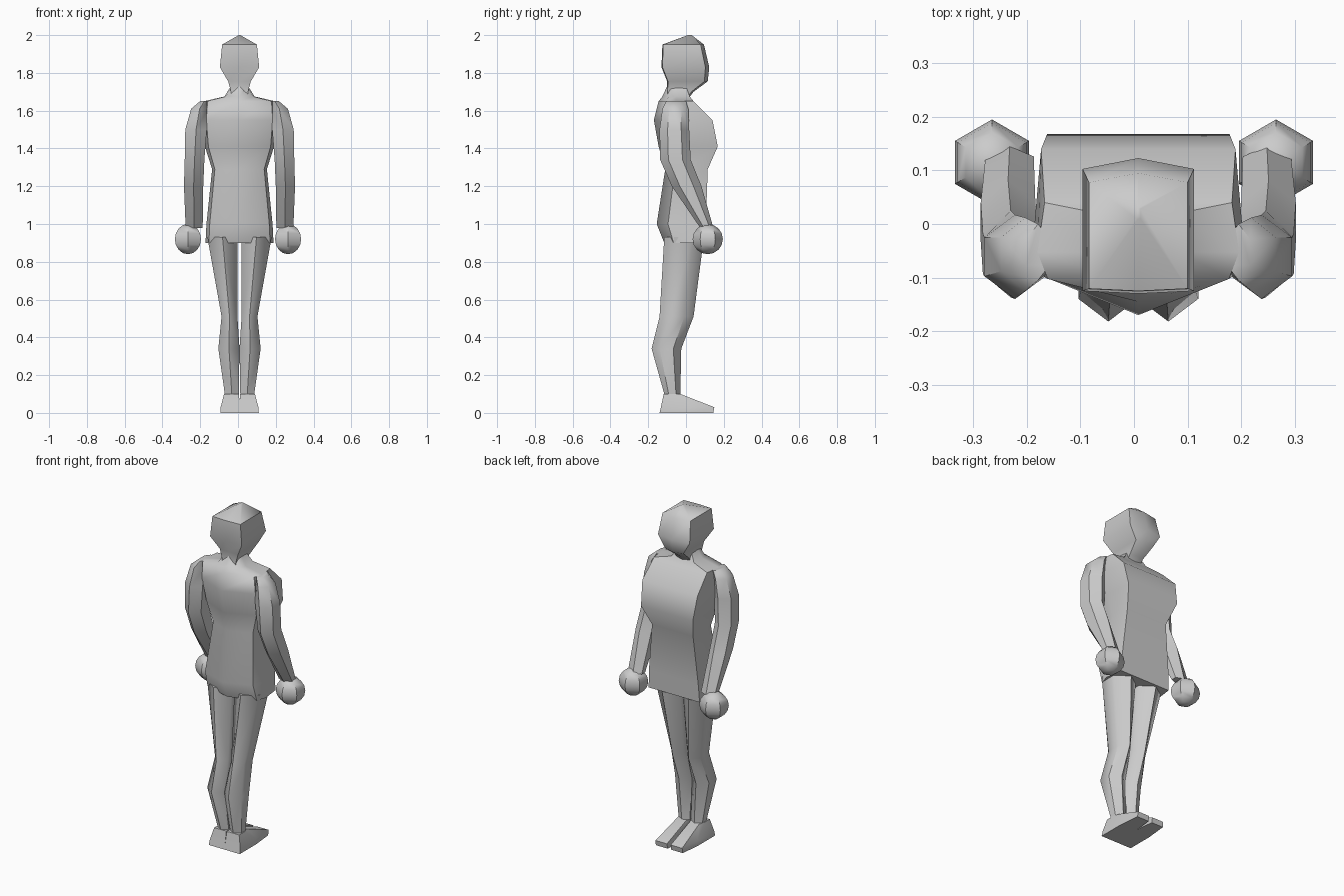
import bpy, bmesh, math

if "Cube" in bpy.data.objects:
    bpy.data.objects.remove(bpy.data.objects["Cube"])

CX = 0.008  # symmetry line of the body


def finish(name, bm):
    bmesh.ops.recalc_face_normals(bm, faces=bm.faces[:])
    me = bpy.data.meshes.new(name)
    bm.to_mesh(me)
    bm.free()
    ob = bpy.data.objects.new(name, me)
    bpy.context.collection.objects.link(ob)
    bpy.ops.object.select_all(action='DESELECT')
    ob.select_set(True)
    bpy.context.view_layer.objects.active = ob
    bpy.ops.object.shade_smooth_by_angle(angle=math.radians(50))
    return ob


def loft(name, shape, rings, side=1):
    """rings: (z, centre offset, half width, back y, front y); shape: (x -1..1, depth 0..1)"""
    bm = bmesh.new()
    loops = [[bm.verts.new((CX + side * (c + w * u), y0 + (y1 - y0) * t, z)) for u, t in shape]
             for z, c, w, y0, y1 in rings]
    n = len(shape)
    for a, b in zip(loops, loops[1:]):
        for i in range(n):
            j = (i + 1) % n
            bm.faces.new((a[i], a[j], b[j], b[i]))
    bm.faces.new(loops[0])
    bm.faces.new(loops[-1])
    return finish(name, bm)


# cross-sections
HEAD = [(0, 0), (1, .02), (1, .92), (0, 1), (-1, .92), (-1, .02)]
TORSO = [(0, 0), (.9, .23), (1, .5), (.93, 1), (-.93, 1), (-1, .5), (-.9, .23)]
LIMB = [(0, 0), (1, .27), (1, .73), (0, 1), (-1, .73), (-1, .27)]
FOOT = [(-1, 0), (1, 0), (1, .55), (.75, 1), (-.75, 1), (-1, .55)]

# head and neck
loft("head", HEAD, [
    (1.66, 0, .045, -.10, .01), (1.70, 0, .045, -.10, .04),
    (1.755, 0, .06, -.10, .115), (1.83, 0, .104, -.13, .123),
    (1.95, 0, .092, -.125, .095), (2.0, 0, .004, .01, .03)])

# torso with skirt-like hem and sloped shoulders
loft("torso", TORSO, [
    (.90, 0, .18, -.115, .10), (1.0, 0, .175, -.155, .105),
    (1.29, 0, .145, -.11, .115), (1.41, 0, .183, -.145, .168),
    (1.55, 0, .195, -.17, .14), (1.65, 0, .188, -.145, .04),
    (1.675, 0, .08, -.125, .02), (1.73, 0, .045, -.10, .0)])

for label, s in (("right", 1), ("left", -1)):
    # legs
    loft(label + "_leg", LIMB, [
        (.07, .041, .037, -.115, -.03), (.10, .041, .037, -.115, -.03),
        (.34, .056, .056, -.182, -.025), (.51, .053, .042, -.14, .04),
        (.93, .09, .08, -.115, .095)], s)
    # wedge-shaped feet
    loft(label + "_foot", FOOT, [
        (0, .050, .052, -.14, .145), (.03, .050, .050, -.133, .15),
        (.10, .042, .040, -.118, -.03)], s)
    # arms, bent forward below the elbow
    loft(label + "_arm", LIMB, [
        (1.65, .187, .022, -.105, 0), (1.61, .211, .045, -.125, .012),
        (1.50, .230, .057, -.14, .017), (1.34, .238, .052, -.137, .025),
        (1.20, .243, .051, -.075, .082), (.98, .240, .045, .075, .145)], s)
    # ball hands
    bm = bmesh.new()
    bmesh.ops.create_uvsphere(bm, u_segments=6, v_segments=8, radius=.08)
    bmesh.ops.translate(bm, vec=(s * .265, .115, .92), verts=bm.verts[:])
    finish(label + "_hand", bm)
